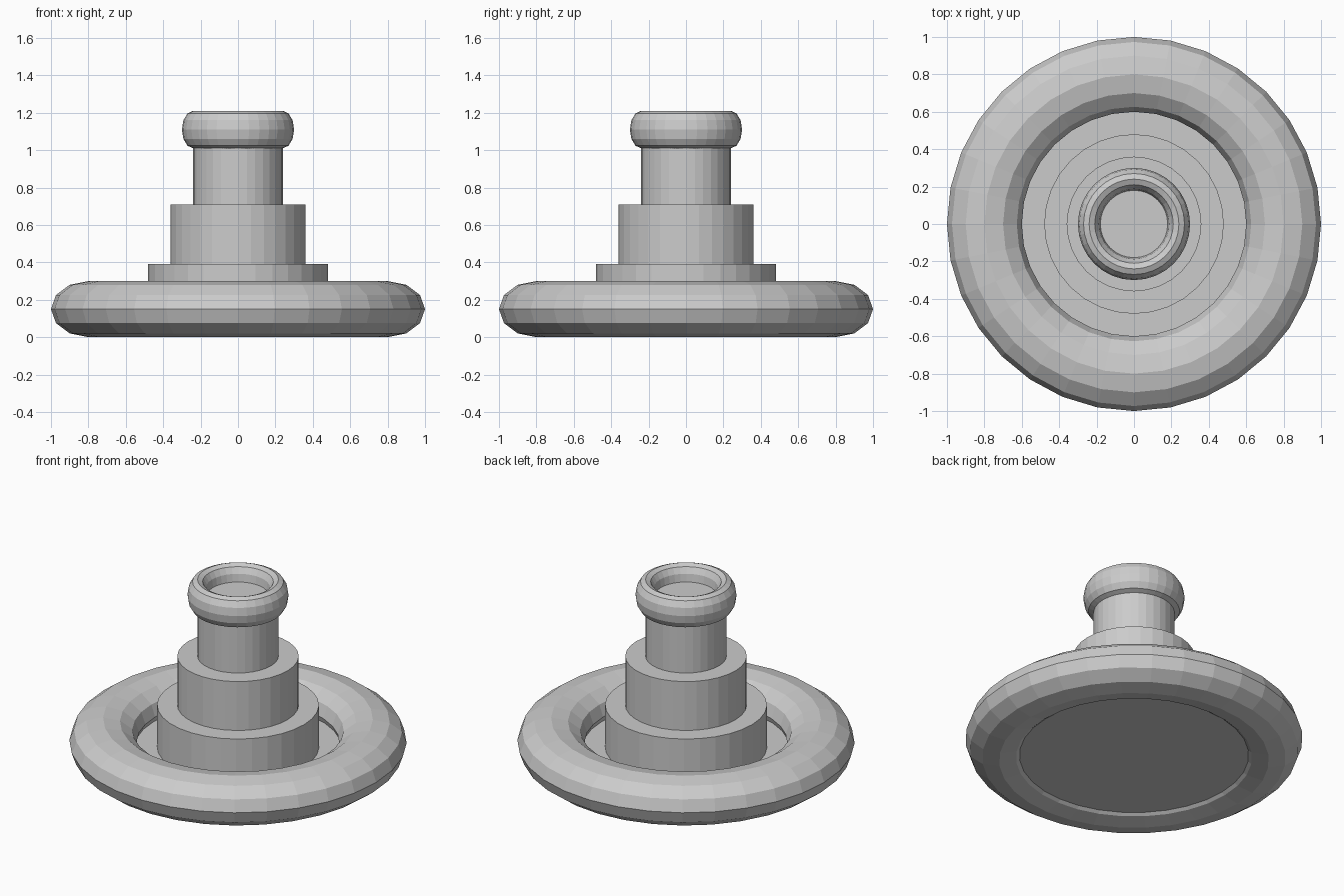
import bpy
import bmesh
from math import cos, sin, tau

SIDES = 32   # facets around the vertical axis
RING = 12    # facets around a ring's cross-section

old = bpy.data.objects.get("Cube")
if old:
    bpy.data.objects.remove(old, do_unlink=True)

grey = bpy.data.materials.new("plain grey")
grey.use_nodes = True
colour = (0.6, 0.6, 0.6, 1)
grey.diffuse_color = colour
grey.node_tree.nodes["Principled BSDF"].inputs["Base Color"].default_value = colour


def finish(name, bm):
    bmesh.ops.recalc_face_normals(bm, faces=bm.faces)
    mesh = bpy.data.meshes.new(name)
    bm.to_mesh(mesh)
    bm.free()
    mesh.materials.append(grey)
    obj = bpy.data.objects.new(name, mesh)
    bpy.context.collection.objects.link(obj)
    return obj


def drum(name, radius, bottom, top):
    bm = bmesh.new()
    bmesh.ops.create_cone(bm, cap_ends=True, segments=SIDES, radius1=radius,
                          radius2=radius, depth=top - bottom)
    bmesh.ops.translate(bm, verts=bm.verts, vec=(0, 0, (top + bottom) / 2))
    return finish(name, bm)


def ring(name, major, minor, half_height, z):
    """Torus with an elliptical cross-section."""
    bm = bmesh.new()
    loops = []
    for i in range(SIDES):
        a = tau * i / SIDES
        loop = []
        for j in range(RING):
            b = tau * j / RING
            r = major + minor * cos(b)
            loop.append(bm.verts.new((r * cos(a), r * sin(a), z + half_height * sin(b))))
        loops.append(loop)
    for i in range(SIDES):
        p, q = loops[i - 1], loops[i]
        for j in range(RING):
            bm.faces.new((p[j - 1], q[j - 1], q[j], p[j]))
    return finish(name, bm)


# Wide rounded rim with a recessed floor plate
ring("base_rim", 0.8, 0.2, 0.15, 0.15)
drum("base_plate", 0.7, 0.035, 0.115)

# Stepped column
drum("lower_step", 0.48, 0.115, 0.39)
drum("middle_step", 0.36, 0.39, 0.71)
drum("neck", 0.24, 0.71, 1.11)

# Rounded lip around the neck opening
ring("neck_lip", 0.24, 0.06, 0.1, 1.11)
